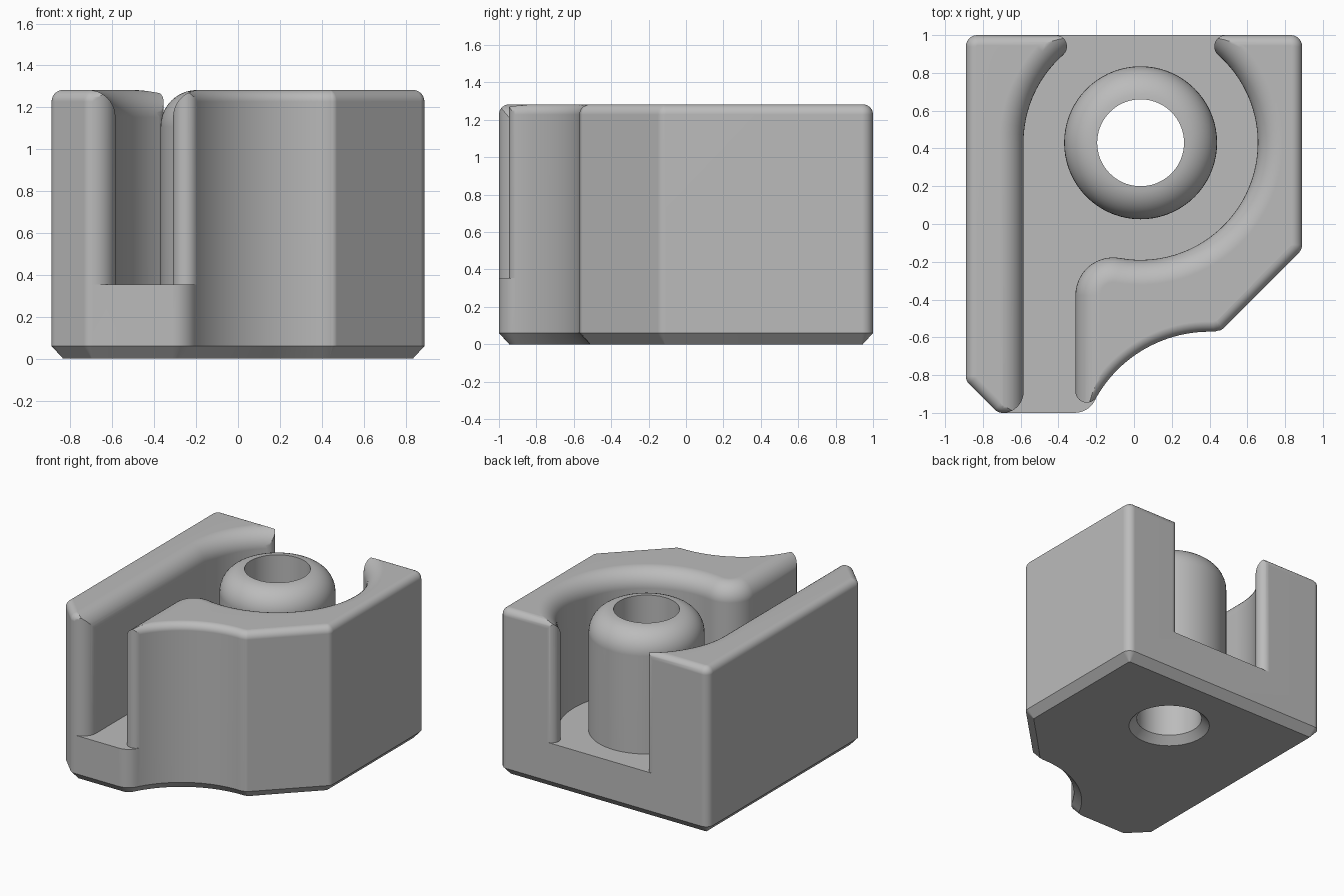
import bpy, bmesh
from math import sin, cos, pi, radians, sqrt, tan
from mathutils import Vector

if "Cube" in bpy.data.objects:
    bpy.data.objects.remove(bpy.data.objects["Cube"], do_unlink=True)

TOP, FLOOR = 1.283, 0.355
BX, BY = 0.035, 0.43            # post centre
CHANNEL_R, POST_R, HOLE_R = 0.62, 0.405, 0.23
EDGE, FLARE, TIP = 0.055, 0.13, 0.06

grey = bpy.data.materials.new("light grey")
grey.use_nodes = True
grey.diffuse_color = (0.5, 0.5, 0.5, 1)
grey.node_tree.nodes["Principled BSDF"].inputs["Base Color"].default_value = (0.5, 0.5, 0.5, 1)


def arc(cx, cy, r, a, b, n):
    angles = [radians(a + (b - a) * i / n) for i in range(n + 1)]
    return [(cx + r * cos(t), cy + r * sin(t)) for t in angles]


def rounded(prev, corner, nxt, r, n=6):
    """Points of a fillet between two straight edges."""
    c = Vector(corner)
    u, v = (Vector(prev) - c).normalized(), (Vector(nxt) - c).normalized()
    half = u.angle(v) / 2
    centre = c + (u + v).normalized() * (r / sin(half))
    start = c + u * (r / tan(half)) - centre
    turn = start.angle_signed(c + v * (r / tan(half)) - centre)
    result = []
    for i in range(n + 1):
        t = -turn * i / n
        result.append(tuple(centre + Vector((start.x * cos(t) - start.y * sin(t),
                                             start.x * sin(t) + start.y * cos(t)))))
    return result


def inset(points, d):
    """Move a counter-clockwise outline inward by d."""
    out = []
    for i, p in enumerate(points):
        p = Vector(p)
        a = (p - Vector(points[i - 1])).normalized()
        b = (Vector(points[(i + 1) % len(points)]) - p).normalized()
        na, nb = Vector((-a.y, a.x)), Vector((-b.y, b.x))
        out.append(tuple(p + (na + nb) * (d / (1 + na.dot(nb)))))
    return out


def loft(name, rings):
    """Closed solid through a stack of (outline, height) rings."""
    bm = bmesh.new()
    loops = [[bm.verts.new((x, y, z)) for x, y in pts] for pts, z in rings]
    n = len(loops[0])
    for lo, hi in zip(loops, loops[1:]):
        for i in range(n):
            j = (i + 1) % n
            bm.faces.new((lo[i], lo[j], hi[j], hi[i]))
    bm.faces.new(loops[0][::-1])
    bm.faces.new(loops[-1])
    bmesh.ops.recalc_face_normals(bm, faces=bm.faces[:])
    mesh = bpy.data.meshes.new(name)
    bm.to_mesh(mesh)
    bm.free()
    ob = bpy.data.objects.new(name, mesh)
    bpy.context.collection.objects.link(ob)
    mesh.materials.append(grey)
    return ob


def combine(target, tool, operation):
    tool.hide_render = True
    mod = target.modifiers.new(tool.name, 'BOOLEAN')
    mod.operation, mod.solver, mod.object = operation, 'EXACT', tool
    depsgraph = bpy.context.evaluated_depsgraph_get()
    mesh = bpy.data.meshes.new_from_object(target.evaluated_get(depsgraph))
    target.modifiers.clear()
    target.data = mesh
    bpy.data.objects.remove(tool, do_unlink=True)


def quarter(n=8):
    return [i * pi / 2 / n for i in range(n + 1)]


# Block outline, counter-clockwise, with a scooped front
SX, SY, SCOOP_R = 0.40, -1.26, 0.69
scoop = arc(SX, SY, SCOOP_R, 150, 88, 24)
corners = [(-0.89, 1), (-0.89, -0.83), (-0.72, -1), (-0.239, -1)]
right = [(0.46, -0.565), (0.89, -0.135), (0.89, 1)]
radii = {corners[3]: 0.12}
outline = []
ring = corners + scoop + right
for i, p in enumerate(ring):
    if p in scoop:
        outline.append(p)
    else:
        before, after = ring[i - 1], ring[(i + 1) % len(ring)]
        if p == right[0]:                       # soft junction with the scoop
            before = (0.30, -0.565)
            outline.extend(rounded(before, p, after, 0.04))
        else:
            outline.extend(rounded(before, p, after, radii.get(p, 0.06)))

rings = [(inset(outline, EDGE), 0), (outline, 0.06)]
for t in quarter():
    rings.append((inset(outline, EDGE * (1 - cos(t))), TOP - EDGE + EDGE * sin(t)))
block = loft("guide_block", rings)


# Channel that wraps the post, with a rounded lip
def channel(d):
    fx = -0.11
    fy = BY - sqrt((CHANNEL_R + 0.2) ** 2 - (BX - fx) ** 2)
    pts = [(BX - CHANNEL_R - d, -1.3)]
    pts += arc(BX, BY, CHANNEL_R + d, 180, -100.2, 72)
    pts += arc(fx, fy, 0.2 - d, 79.8, 180, 14)[1:]
    pts.append((fx - 0.2 + d, -1.3))
    return pts


rings = [(channel(0), FLOOR)]
rings += [(channel(FLARE * (1 - cos(t))), TOP - FLARE + FLARE * sin(t)) for t in quarter(10)]
rings.append((channel(FLARE), TOP + 0.1))
combine(block, loft("channel_cutter", rings), 'DIFFERENCE')

# Rounded wall ends at the back opening
ty = 1 - TIP
tx = sqrt((CHANNEL_R + TIP) ** 2 - (ty - BY) ** 2)
back = [(BX - tx, 1.2)] + arc(BX - tx, ty, TIP, 90, -48.6, 10)
back += [(2 * BX - x, y) for x, y in reversed(back)]
combine(block, loft("back_end_cutter", [(back, FLOOR), (back, TOP + 0.1)]), 'DIFFERENCE')

# Rounded wall ends at the front opening
wx = -0.31 + TIP
wy = SY + sqrt((SCOOP_R + TIP) ** 2 - (wx - SX) ** 2)
front = [(-0.695, -1.2)] + arc(-0.695, -0.89, 0.11, -90, 0, 10)
front += arc(wx, wy, TIP, 180, 330, 12) + [(0, -1.03), (0, -1.2)]
combine(block, loft("front_end_cutter", [(front, FLOOR), (front, TOP + 0.1)]), 'DIFFERENCE')


# Round post and its countersunk through hole
def disc(r):
    return arc(BX, BY, r, 0, 355, 71)


lip = POST_R - HOLE_R
rings = [(disc(POST_R), 0.2)]
rings += [(disc(POST_R - lip * (1 - cos(t))), TOP - lip + lip * sin(t)) for t in quarter(10)]
combine(block, loft("post", rings), 'UNION')
hole = [(disc(0.345), -0.06), (disc(HOLE_R), 0.055), (disc(HOLE_R), TOP + 0.1)]
combine(block, loft("hole_cutter", hole), 'DIFFERENCE')

# Smooth shading with crisp edges
for ob in bpy.context.selected_objects:
    ob.select_set(False)
block.select_set(True)
bpy.context.view_layer.objects.active = block
bpy.ops.object.shade_smooth_by_angle(angle=radians(30))
weighted = block.modifiers.new("even_shading", 'WEIGHTED_NORMAL')
weighted.keep_sharp = True
